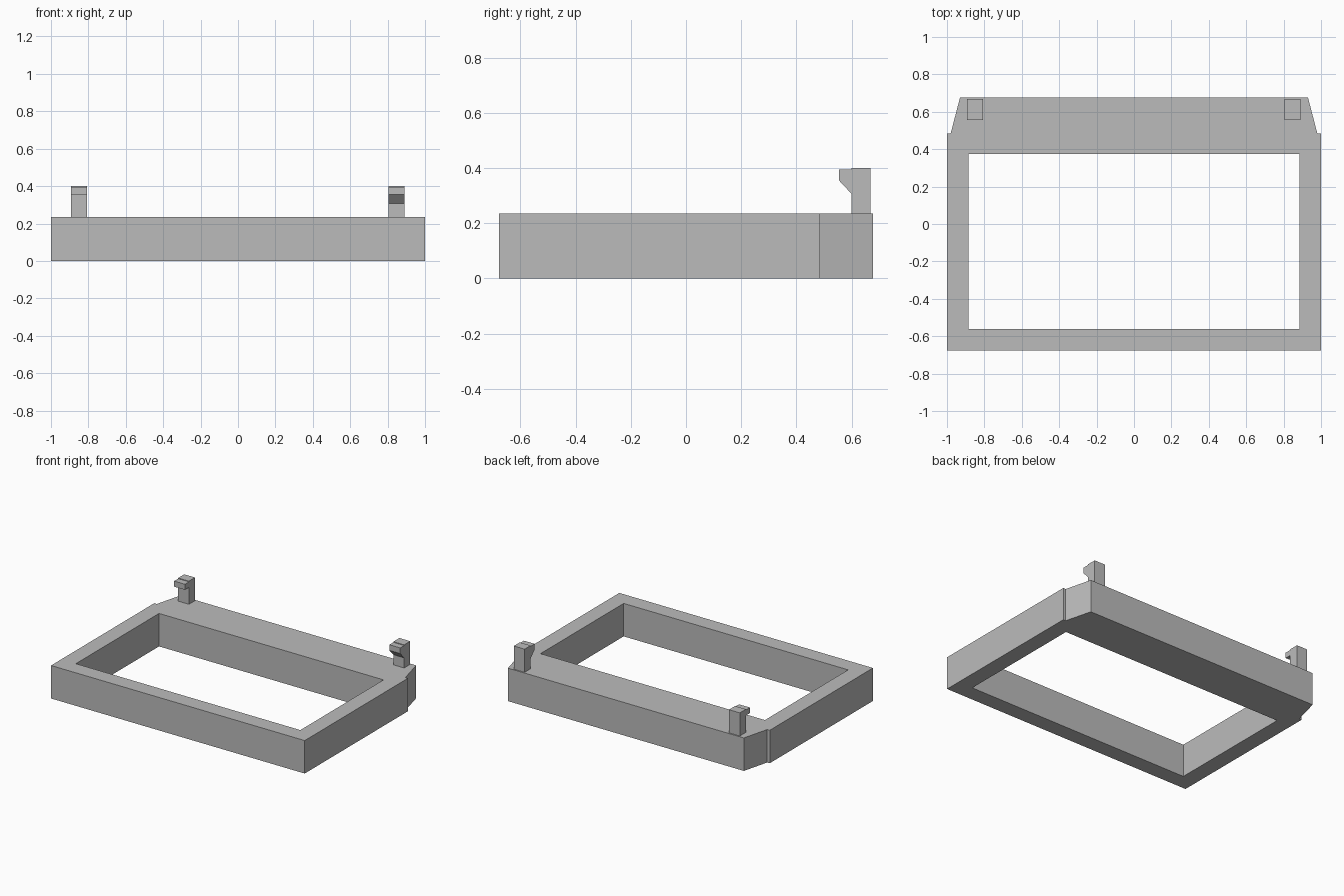
import bpy
import bmesh

cube = bpy.data.objects.get("Cube")
if cube:
    bpy.data.objects.remove(cube, do_unlink=True)

grey = bpy.data.materials.new("plain grey")
grey.use_nodes = True
color = (0.5, 0.5, 0.5, 1)
grey.diffuse_color = color
grey.node_tree.nodes["Principled BSDF"].inputs["Base Color"].default_value = color


def extrude_profile(name, points, direction):
    """Closed profile of 3D points, pushed along a direction into a solid."""
    bm = bmesh.new()
    face = bm.faces.new([bm.verts.new(p) for p in points])
    moved = bmesh.ops.extrude_face_region(bm, geom=[face])["geom"]
    verts = [g for g in moved if isinstance(g, bmesh.types.BMVert)]
    bmesh.ops.translate(bm, verts=verts, vec=direction)
    bmesh.ops.recalc_face_normals(bm, faces=bm.faces)
    mesh = bpy.data.meshes.new(name)
    bm.to_mesh(mesh)
    bm.free()
    mesh.materials.append(grey)
    obj = bpy.data.objects.new(name, mesh)
    bpy.context.collection.objects.link(obj)
    return obj


HEIGHT = 0.235
BACK = 0.677

# Frame: one half outline around the opening, mirrored across x
half_outline = [(0, -BACK), (1, -BACK), (1, 0.485), (0.98, 0.485), (0.93, BACK),
                (0, BACK), (0, 0.375), (0.885, 0.375), (0.885, -0.562), (0, -0.562)]
frame = extrude_profile("frame", [(x, y, 0) for x, y in half_outline], (0, 0, HEIGHT))

# Drop the two centre-line faces so that the mirrored halves join into one solid
bm = bmesh.new()
bm.from_mesh(frame.data)
seam = [f for f in bm.faces if all(abs(v.co.x) < 1e-5 for v in f.verts)]
bmesh.ops.delete(bm, geom=seam, context="FACES")
bm.to_mesh(frame.data)
bm.free()
mirror = frame.modifiers.new("mirror", "MIRROR")
mirror.use_clip = True

# Clips: upright post with a forward hook; the left hook has a sloped underside
hook_square = [(0.6, 0.355), (0.555, 0.355), (0.555, 0.395), (0.6, 0.395)]
hook_sloped = [(0.6, 0.307)] + hook_square[1:]
post = [(0.6, HEIGHT), (0.668, HEIGHT), (0.668, 0.4), (0.6, 0.4)]

for side, x, hook in (("right", -0.892, hook_square), ("left", 0.805, hook_sloped)):
    for part, profile in (("post", post), ("hook", hook)):
        extrude_profile(f"{side}_clip_{part}", [(x, y, z) for y, z in profile],
                        (0.085, 0, 0))
